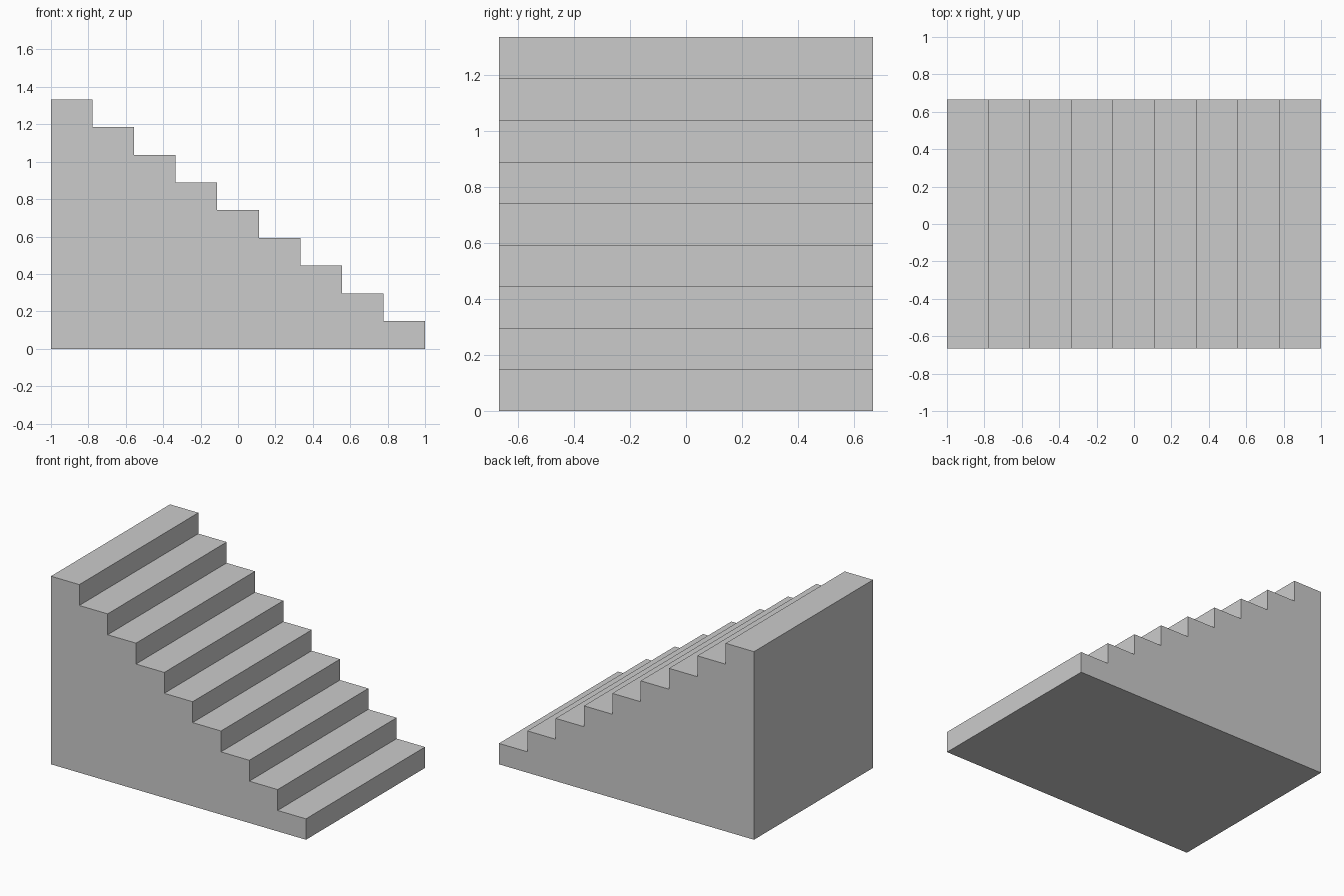
import bpy
import bmesh

if "Cube" in bpy.data.objects:
    bpy.data.objects.remove(bpy.data.objects["Cube"])

STEPS = 9
LENGTH, WIDTH, HEIGHT = 2.0, 4 / 3, 4 / 3
RUN, RISE = LENGTH / STEPS, HEIGHT / STEPS

# Side profile (x, z): flat base, tall back, treads descending towards +x
profile = [(LENGTH / 2, 0), (-LENGTH / 2, 0)]
for i in range(STEPS):
    z = HEIGHT - i * RISE
    x = -LENGTH / 2 + i * RUN
    profile += [(x, z), (x + RUN, z)]

# Solid staircase: extrude the profile across the width
bm = bmesh.new()
side = bm.faces.new([bm.verts.new((x, -WIDTH / 2, z)) for x, z in profile])
extruded = bmesh.ops.extrude_face_region(bm, geom=[side], use_keep_orig=True)
new_verts = [g for g in extruded["geom"] if isinstance(g, bmesh.types.BMVert)]
bmesh.ops.translate(bm, verts=new_verts, vec=(0, WIDTH, 0))
bmesh.ops.recalc_face_normals(bm, faces=bm.faces)

mesh = bpy.data.meshes.new("staircase")
bm.to_mesh(mesh)
bm.free()
bpy.context.collection.objects.link(bpy.data.objects.new("staircase", mesh))
